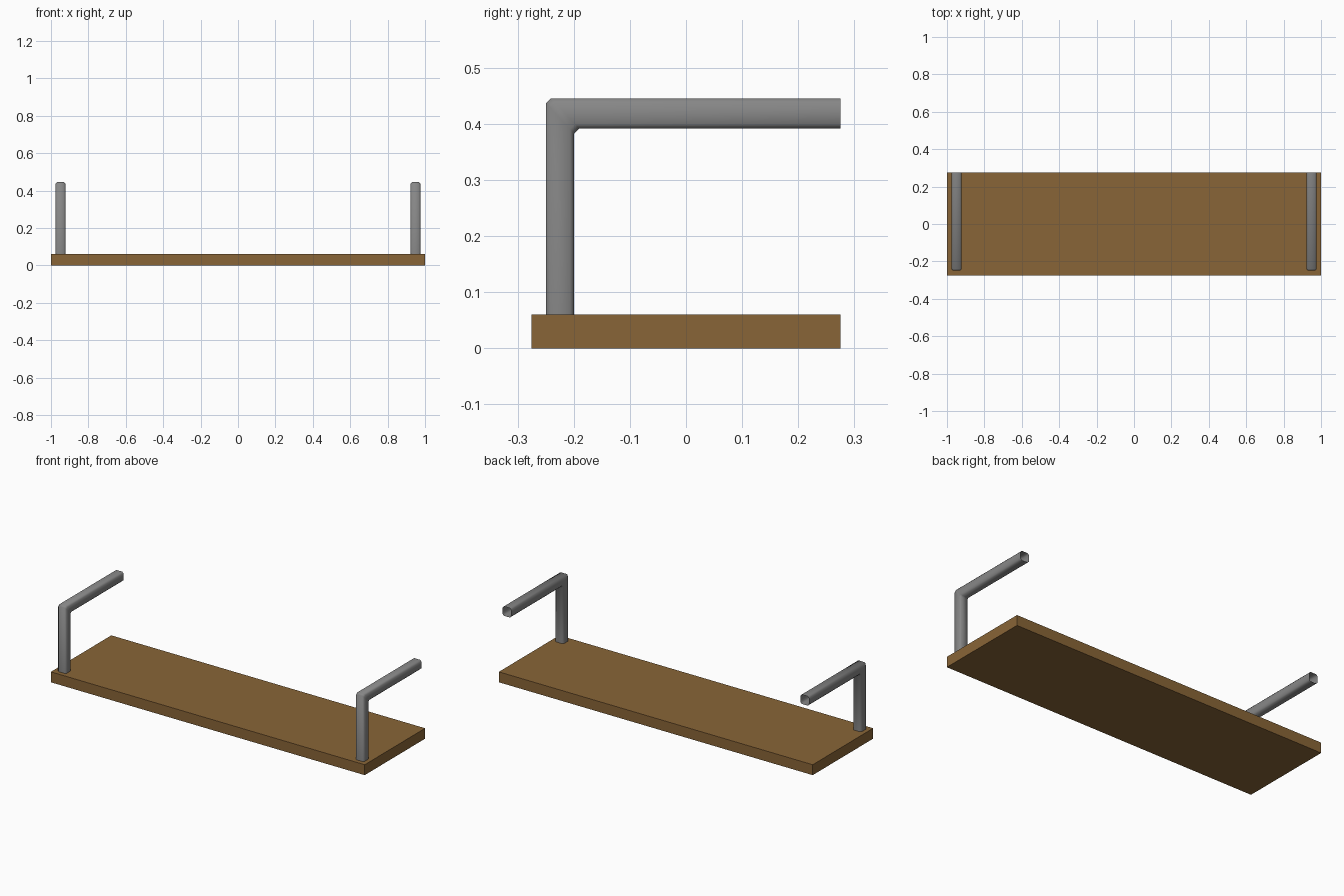
import bpy, bmesh

if "Cube" in bpy.data.objects:
    bpy.data.objects.remove(bpy.data.objects["Cube"])


def material(name, rgb):
    m = bpy.data.materials.new(name)
    m.diffuse_color = (*rgb, 1.0)
    m.use_nodes = True
    m.node_tree.nodes["Principled BSDF"].inputs["Base Color"].default_value = m.diffuse_color
    return m


def make_object(name, bm, mat, smooth=False):
    bmesh.ops.recalc_face_normals(bm, faces=bm.faces)
    for f in bm.faces:
        f.smooth = smooth
    mesh = bpy.data.meshes.new(name)
    bm.to_mesh(mesh)
    bm.free()
    mesh.materials.append(mat)
    obj = bpy.data.objects.new(name, mesh)
    bpy.context.collection.objects.link(obj)
    return obj


brown = material("wood brown", (0.25, 0.13, 0.038))
grey = material("steel grey", (0.24, 0.24, 0.24))

# Shelf board
bm = bmesh.new()
bmesh.ops.create_cube(bm, size=1.0)
for v in bm.verts:
    v.co.x *= 2.0
    v.co.y *= 0.55
    v.co.z = (v.co.z + 0.5) * 0.06
make_object("shelf_board", bm, brown)

# Square tube section with chamfered corners
H, C = 0.027, 0.008
K = H - C
section = [(H, -K), (H, K), (K, H), (-K, H), (-H, K), (-H, -K), (-K, -H), (K, -H)]

# Path rings: centre (y, z) and the (y, z) direction of the outer side of the bend
rings = [
    ((-0.2245, 0.06), (-0.93, 0.0)),
    ((-0.2245, 0.410), (-0.93, 1.0)),
    ((-0.2155, 0.4185), (-0.93, 1.0)),
    ((0.275, 0.4185), (0.0, 1.0)),
]

# Bent hanging arms, open at the ends
for side, x in (("left", -0.949), ("right", 0.949)):
    bm = bmesh.new()
    loops = [[bm.verts.new((x + a, cy + b * dy, cz + b * dz)) for a, b in section]
             for (cy, cz), (dy, dz) in rings]
    n = len(section)
    for lower, upper in zip(loops, loops[1:]):
        for i in range(n):
            j = (i + 1) % n
            bm.faces.new((lower[i], lower[j], upper[j], upper[i]))
    make_object(side + "_arm", bm, grey, smooth=True)
